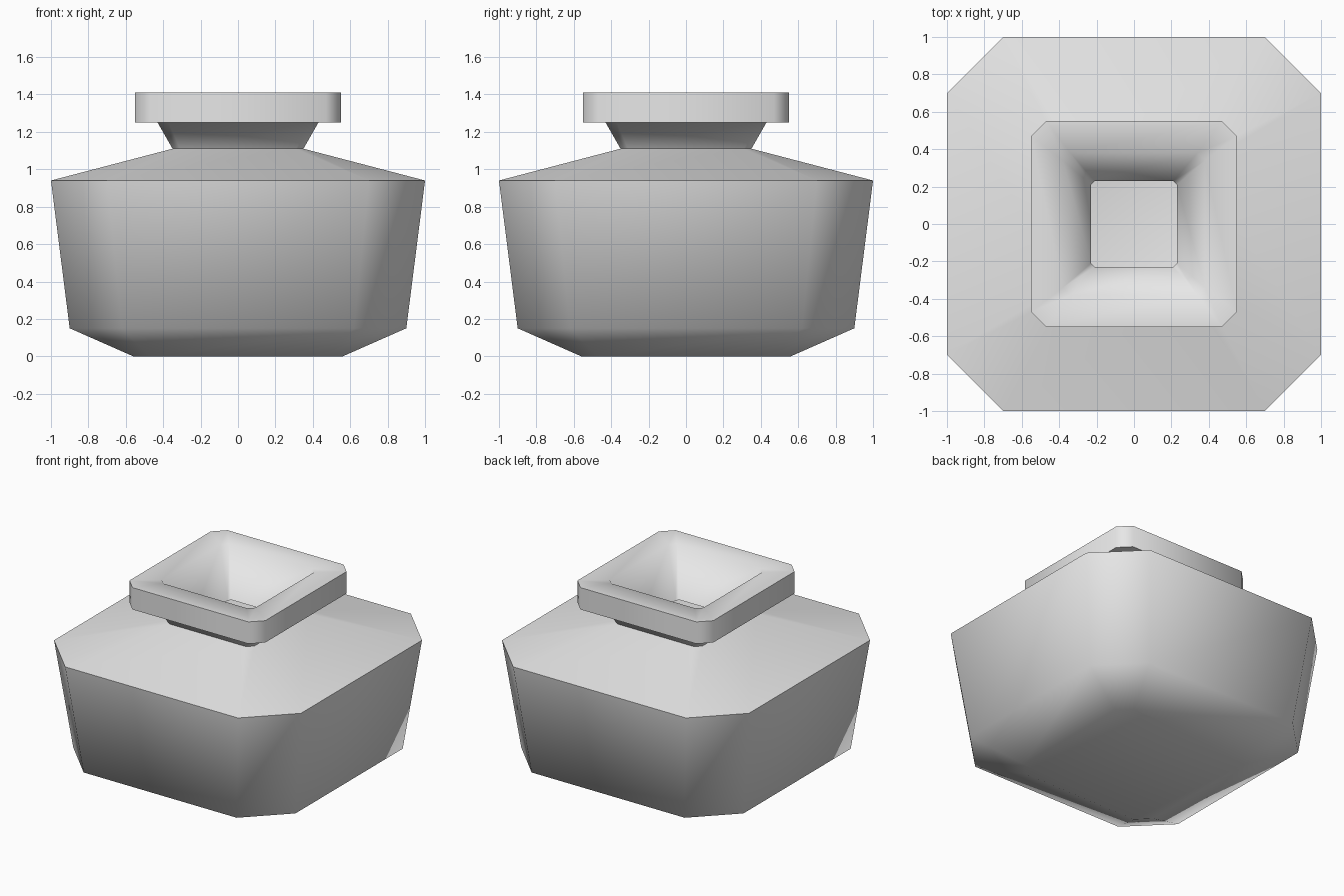
import bpy, bmesh, math

if "Cube" in bpy.data.objects:
    bpy.data.objects.remove(bpy.data.objects["Cube"])

clay = bpy.data.materials.new("plain_grey")
clay.diffuse_color = (0.8, 0.8, 0.8, 1)
clay.use_nodes = True
clay.node_tree.nodes["Principled BSDF"].inputs["Base Color"].default_value = clay.diffuse_color


def ring(bm, half, flat, z):
    """Square of half-width `half` with cut corners; `flat` is half the straight side."""
    pts = [(half, -flat), (half, flat), (flat, half), (-flat, half),
           (-half, flat), (-half, -flat), (-flat, -half), (flat, -half)]
    return [bm.verts.new((x, y, z)) for x, y in pts]


# Wall profile: (half-width, half straight side, height)
profile = [
    (0.56, 0.47, 0.00),   # foot
    (0.90, 0.62, 0.15),   # lower bevel
    (1.00, 0.70, 0.94),   # shoulder edge
    (0.35, 0.31, 1.11),   # neck base
    (0.43, 0.37, 1.25),   # neck top
    (0.55, 0.47, 1.25),   # rim underside
    (0.55, 0.47, 1.41),   # rim top
    (0.38, 0.34, 1.41),   # mouth
    (0.23, 0.21, 1.09),   # inner throat
    (0.89, 0.62, 0.86),   # inner shoulder
    (0.80, 0.55, 0.22),   # inner lower wall
    (0.53, 0.45, 0.10),   # inner floor
]

bm = bmesh.new()
rings = [ring(bm, *p) for p in profile]
for a, b in zip(rings, rings[1:]):
    for i in range(8):
        j = (i + 1) % 8
        bm.faces.new((a[i], a[j], b[j], b[i]))
bm.faces.new(rings[0][::-1])   # outer base
bm.faces.new(rings[-1])        # inner floor
bm.normal_update()

mesh = bpy.data.meshes.new("vase")
bm.to_mesh(mesh)
bm.free()
mesh.materials.append(clay)
vase = bpy.data.objects.new("vase", mesh)
bpy.context.collection.objects.link(vase)

# Soft corners, crisp shoulder and rim
bpy.context.view_layer.objects.active = vase
vase.select_set(True)
bpy.ops.object.shade_smooth_by_angle(angle=math.radians(65))
